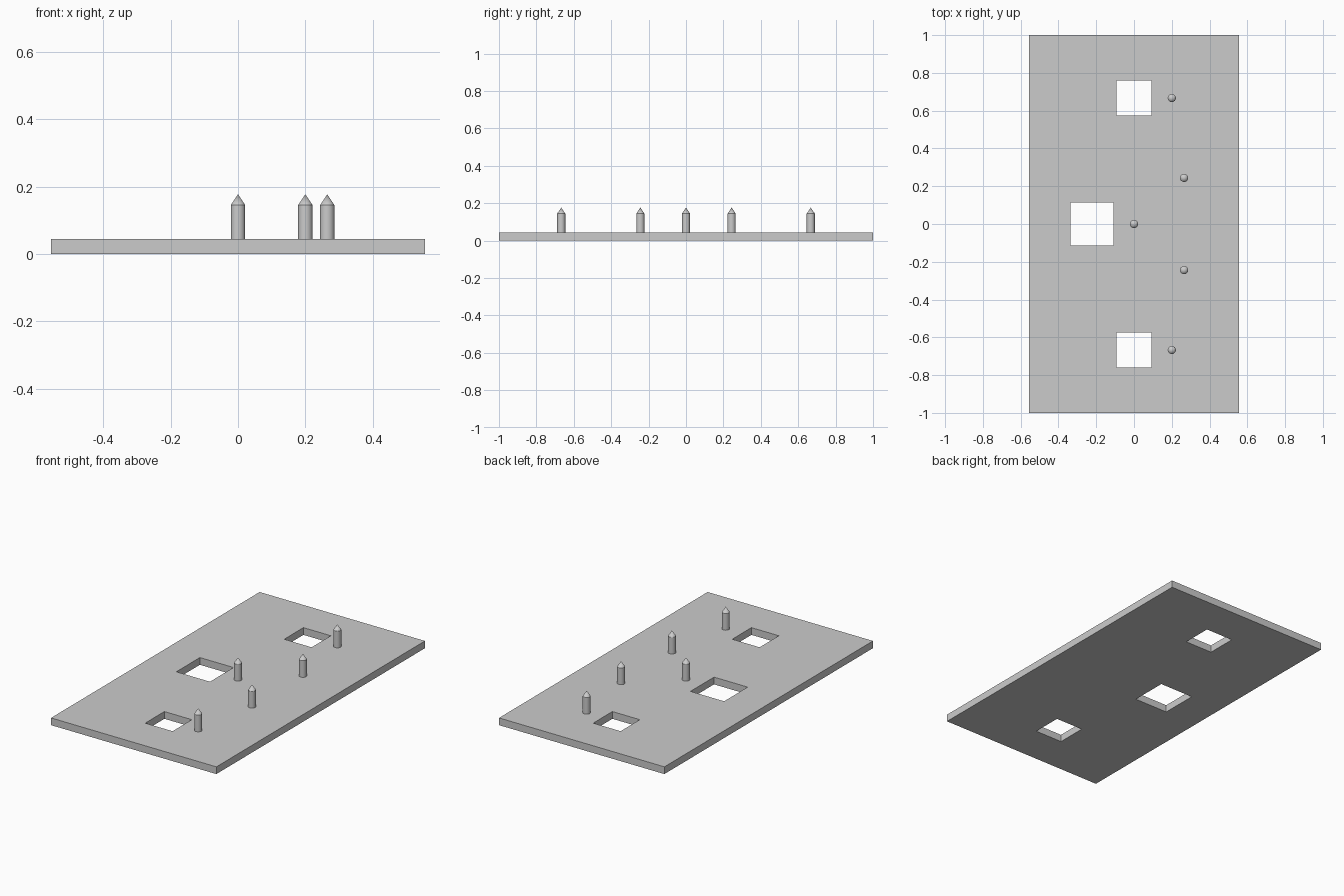
import bpy

if "Cube" in bpy.data.objects:
    bpy.data.objects.remove(bpy.data.objects["Cube"])

THICK = 0.044
PEG_R, SHOULDER, TIP = 0.0215, 0.145, 0.177


def box(name, x, y, z, sx, sy, sz):
    bpy.ops.mesh.primitive_cube_add(size=1, location=(x, y, z))
    ob = bpy.context.object
    ob.name = name
    ob.scale = (sx, sy, sz)
    bpy.ops.object.transform_apply(location=False, rotation=False, scale=True)
    return ob


# Flat base board
board = box("board", 0, 0, THICK / 2, 1.11, 2.0, THICK)

# Square openings cut through the board
for x, y, size in [(0, 0.6665, 0.184), (0, -0.6665, 0.184), (-0.222, 0, 0.226)]:
    cutter = box("opening_cutter", x, y, THICK / 2, size, size, THICK * 3)
    mod = board.modifiers.new("opening", 'BOOLEAN')
    mod.operation = 'DIFFERENCE'
    mod.solver = 'EXACT'
    mod.object = cutter
    bpy.context.view_layer.objects.active = board
    bpy.ops.object.modifier_apply(modifier=mod.name)
    bpy.data.objects.remove(cutter, do_unlink=True)


# Pointed pegs: a round shaft whose top cap is pulled up to a cone
def peg(x, y):
    bpy.ops.mesh.primitive_cylinder_add(
        vertices=32, radius=PEG_R, depth=SHOULDER - THICK,
        end_fill_type='TRIFAN', location=(x, y, (SHOULDER + THICK) / 2))
    ob = bpy.context.object
    ob.name = "peg"
    for v in ob.data.vertices:
        if v.co.xy.length < 1e-5 and v.co.z > 0:
            v.co.z += TIP - SHOULDER
    bpy.ops.object.shade_smooth_by_angle()


for x, y in [(0, 0), (0.265, 0.244), (0.265, -0.244), (0.2, 0.667), (0.2, -0.667)]:
    peg(x, y)
